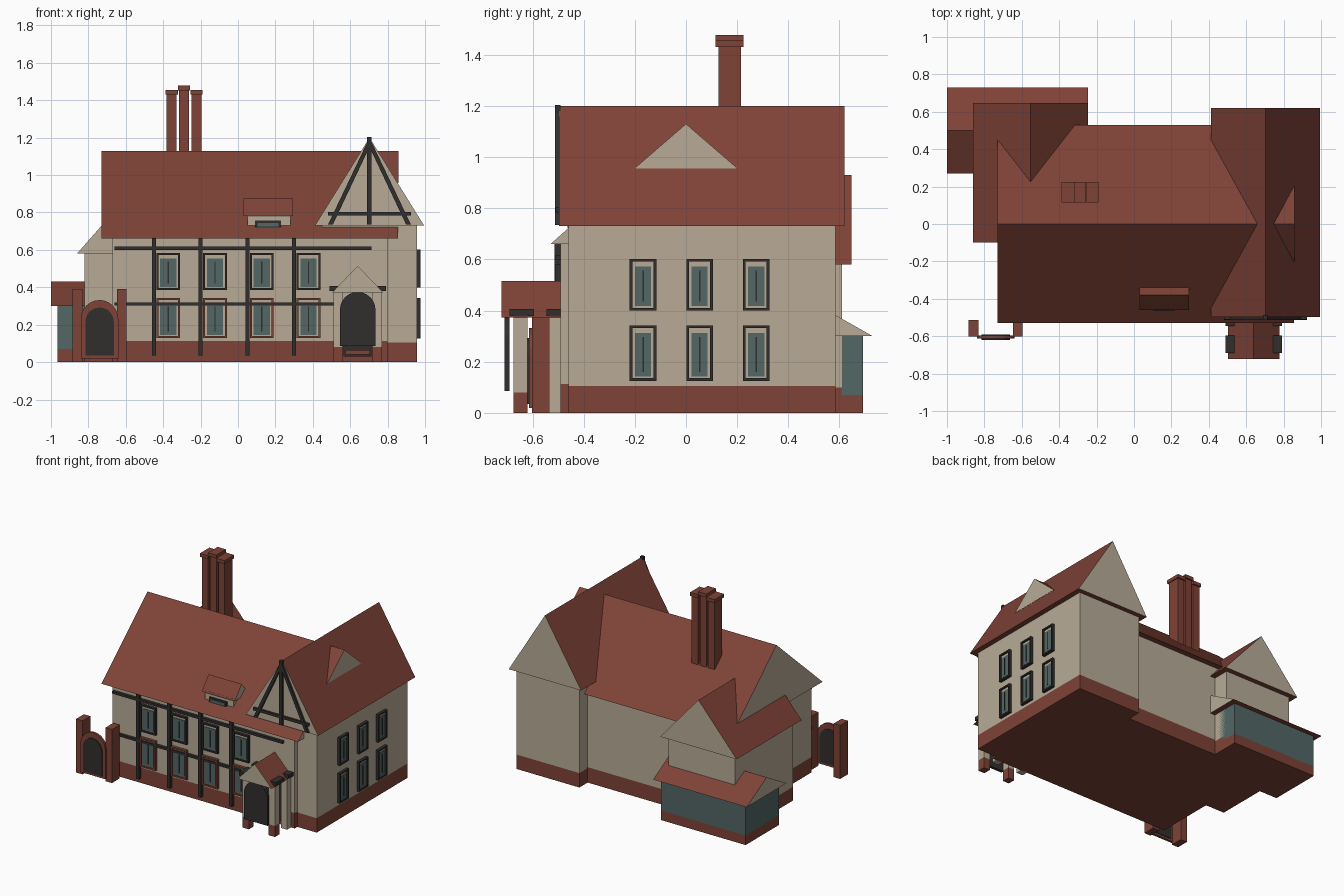
import bpy, bmesh, math
from mathutils import Vector, Matrix

if "Cube" in bpy.data.objects:
    bpy.data.objects.remove(bpy.data.objects["Cube"])


def mat(name, r, g, b):
    m = bpy.data.materials.new(name)
    m.diffuse_color = (r, g, b, 1)
    m.use_nodes = True
    m.node_tree.nodes["Principled BSDF"].inputs["Base Color"].default_value = m.diffuse_color
    return m


RED = mat("brick_red", 0.21, 0.055, 0.038)
WALL = mat("plaster", 0.48, 0.41, 0.31)
DARK = mat("dark_timber", 0.03, 0.028, 0.026)
GLASS = mat("glass", 0.085, 0.135, 0.13)


def finish(name, bm, *mats):
    bmesh.ops.recalc_face_normals(bm, faces=bm.faces)
    me = bpy.data.meshes.new(name)
    bm.to_mesh(me)
    bm.free()
    for m in mats:
        me.materials.append(m)
    ob = bpy.data.objects.new(name, me)
    bpy.context.collection.objects.link(ob)
    return ob


def boxes(name, m, *bounds):
    """Boxes given as (x0, x1, y0, y1, z0, z1), joined in one object."""
    bm = bmesh.new()
    for x0, x1, y0, y1, z0, z1 in bounds:
        c = Vector((x0 + x1, y0 + y1, z0 + z1)) / 2
        bmesh.ops.create_cube(bm, size=1, matrix=Matrix.Translation(c)
                              @ Matrix.Diagonal((x1 - x0, y1 - y0, z1 - z0, 1)))
    return finish(name, bm, m)


def extrude(name, pts, a0, a1, axis, m, end_mat=None):
    """Extrude a (side, z) outline from a0 to a1 along x or y."""
    bm = bmesh.new()

    def put(a, s, z):
        return bm.verts.new((a, s, z) if axis == 'x' else (s, a, z))
    r0 = [put(a0, *p) for p in pts]
    r1 = [put(a1, *p) for p in pts]
    n = len(pts)
    for i in range(n):
        bm.faces.new((r0[i], r0[(i + 1) % n], r1[(i + 1) % n], r1[i]))
    for r in (r0, r1):
        bm.faces.new(r).material_index = 1 if end_mat else 0
    return finish(name, bm, m, *([end_mat] if end_mat else []))


def gable(name, axis, c, half, z0, z1, a0, a1):
    extrude(name, [(c - half, z0), (c + half, z0), (c, z1)], a0, a1, axis, RED, WALL)


def arch(name, m, c, half, z0, z1, y0, y1):
    pts = [(c - half, z0), (c + half, z0)]
    pts += [(c + half * math.cos(math.pi * i / 12),
             z1 - half + half * math.sin(math.pi * i / 12)) for i in range(13)]
    extrude(name, pts, y0, y1, 'y', m)


def window(name, side, c, face, half, z0, z1, trim=DARK):
    """Framed window on the front (-y) or right (+x) wall."""
    def b(s0, s1, d, za, zb):
        if side == 'front':
            return (c + s0, c + s1, face - d, face + 0.01, za, zb)
        return (face - 0.01, face + d, c + s0, c + s1, za, zb)
    t, h = 0.011, half
    boxes(name + "_frame", trim, b(-h, -h + t, .02, z0, z1), b(h - t, h, .02, z0, z1),
          b(-h, h, .02, z0, z0 + t), b(-h, h, .02, z1 - t, z1))
    boxes(name + "_sash", WALL, b(-h + t, h - t, .008, z0 + t, z1 - t))
    boxes(name + "_glass", GLASS, b(-h + .02, h - .02, .013, z0 + .018, z1 - .03))
    boxes(name + "_mullion", DARK, b(-.003, .003, .017, z0 + .035, z1 - .045))


# Walls and plinths of the main block and the two wings
for name, x0, x1, y0, y1, base, top in (
        ("main", -.67, .80, -.49, .49, .112, .67),
        ("right_wing", .45, .957, -.46, .585, .105, .74),
        ("left_wing", -.822, -.285, -.06, .61, .10, .59)):
    boxes(name + "_plinth", RED, (x0, x1, y0, y1, 0, base))
    boxes(name + "_walls", WALL, (x0, x1, y0, y1, base, top))

# Roofs
gable("main_roof", 'x', 0, .53, .66, 1.13, -.73, .855)
gable("right_wing_roof", 'y', .703, .292, .73, 1.2, -.497, .62)
gable("left_wing_roof", 'y', -.553, .308, .58, .93, -.10, .647)
gable("side_dormer", 'x', 0, .2, .957, 1.13, .70, .857)

# Garden room at the back left
boxes("garden_room_base", RED, (-.965, -.285, .31, .692, 0, .07))
boxes("garden_room_glass", GLASS, (-.965, -.285, .31, .692, .07, .305))
gable("garden_room_roof", 'x', .5, .23, .3, .43, -1.0, -.245)

# Front roof dormer
boxes("dormer_walls", WALL, (.05, .28, -.452, -.32, .68, .79))
gable("dormer_roof", 'x', -.38, .08, .78, .875, .03, .295)
boxes("dormer_window_frame", DARK, (.09, .23, -.46, -.44, .72, .757))
boxes("dormer_window_glass", GLASS, (.103, .217, -.463, -.44, .722, .745))

# Triple chimney
for i, top in enumerate((1.455, 1.478, 1.455)):
    x = -.355 + i * .0665
    boxes(f"chimney_{i}", RED, (x - .026, x + .026, .127, .215, .85, top - .02),
          (x - .033, x + .033, .115, .225, top - .025, top))

# Timber framing on the front wall
boxes("wall_posts", DARK, *[(x - .011, x + .011, -.515, -.485, .035, .665)
                            for x in (-.45, -.2, .05, .3)])
boxes("wall_beams", DARK, (-.66, .715, -.51, -.485, .6, .618),
      (-.66, .52, -.51, -.485, .303, .32))

# Timber framing on the front gable
boxes("gable_post", DARK, (.691, .715, -.513, -.49, .735, 1.203))
boxes("gable_tie", DARK, (.48, .925, -.511, -.49, .783, .803))
for s in (-1, 1):
    extrude("gable_brace", [(.703 + s * .222, .735), (.703 + s * .196, .735),
                            (.703, 1.15), (.703, 1.2)], -.512, -.49, 'y', DARK)

# Front and right windows
for i in range(4):
    x = -.373 + i * .25
    window(f"front_upper_window_{i}", 'front', x, -.49, .064, .385, .583)
    window(f"front_lower_window_{i}", 'front', x, -.49, .064, .128, .342, RED)
for i in range(3):
    y = -.168 + i * .221
    window(f"side_upper_window_{i}", 'right', y, .957, .052, .4, .602)
    window(f"side_lower_window_{i}", 'right', y, .957, .052, .125, .342)

# Porch
gable("porch_roof", 'y', .64, .137, .372, .515, -.722, -.47)
boxes("porch_beams", DARK, (.49, .79, -.69, -.595, .38, .407),
      (.49, .79, -.545, -.48, .38, .407))
for x in (.535, .745):
    boxes("porch_post_base", RED, (x - .025, x + .025, -.675, -.62, 0, .08))
    boxes("porch_post", WALL, (x - .025, x + .025, -.675, -.62, .08, .38),
          (x - .025, x + .025, -.535, -.48, 0, .38))
arch("porch_arch", DARK, .64, .095, .085, .375, -.71, -.69)
boxes("entrance_door", DARK, (.565, .715, -.505, -.48, .03, .33))
boxes("entrance_step", RED, (.575, .705, -.53, -.49, .04, .065))

# Garden gate
for x in (-.858, -.621):
    boxes("gate_post", RED, (x - .026, x + .026, -.602, -.512, 0, .39))
arch("gate_arch", RED, -.74, .1, .02, .332, -.613, -.595)
arch("gate_door", DARK, -.74, .076, .035, .292, -.62, -.59)
